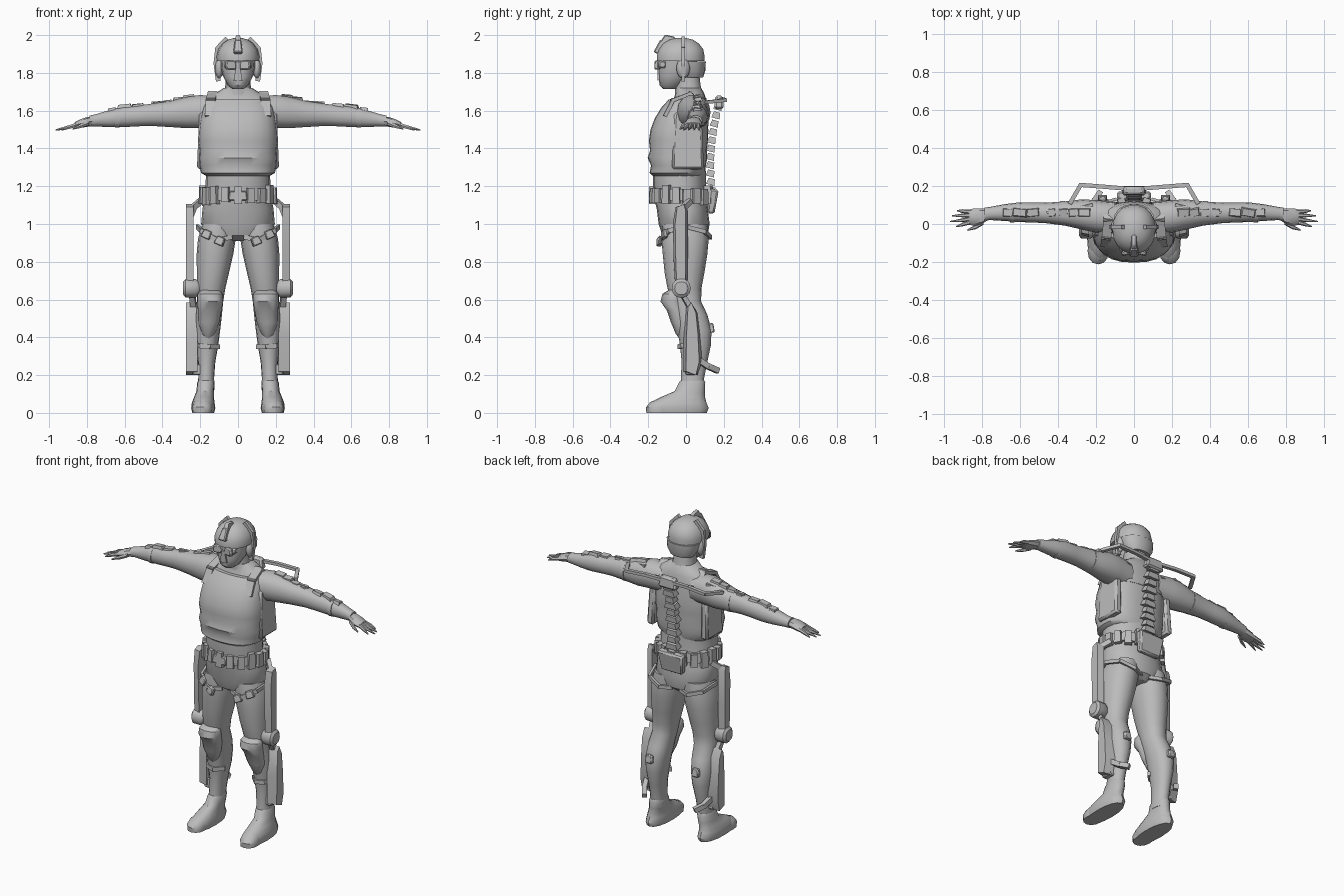
import bpy, bmesh, math, random
from mathutils import Vector, Matrix

random.seed(4)
grey = bpy.data.materials.new("plain_grey")
grey.diffuse_color = (0.5, 0.5, 0.5, 1)


def finish(name, bm, angle=38):
    bmesh.ops.recalc_face_normals(bm, faces=bm.faces)
    me = bpy.data.meshes.new(name)
    bm.to_mesh(me)
    bm.free()
    me.materials.append(grey)
    me.shade_smooth()
    me.set_sharp_from_angle(angle=math.radians(angle))
    ob = bpy.data.objects.new(name, me)
    bpy.context.collection.objects.link(ob)
    return ob


def loft(name, rings, n=16, axis='z', p=2.2, s=1, angle=38):
    """Rings (x, y, z, a, b): a, b are x, y radii, or y, z radii along the x axis."""
    bm = bmesh.new()
    loops = []
    for x, y, z, a, b in rings:
        loop = []
        for i in range(n):
            t = 2 * math.pi * i / n
            c, d = math.cos(t), math.sin(t)
            u = a * math.copysign(abs(c) ** (2 / p), c)
            v = b * math.copysign(abs(d) ** (2 / p), d)
            co = (s * (x + u), y + v, z) if axis == 'z' else (s * x, y + u, z + v)
            loop.append(bm.verts.new(co))
        loops.append(loop)
    for k in range(len(loops) - 1):
        for i in range(n):
            j = (i + 1) % n
            bm.faces.new((loops[k][i], loops[k][j], loops[k + 1][j], loops[k + 1][i]))
    bm.faces.new(loops[0])
    bm.faces.new(loops[-1])
    return finish(name, bm, angle)


def add_box(bm, loc, size, rot=(0, 0, 0), taper=1.0):
    """Box whose top is scaled by taper."""
    m = Matrix.Translation(loc)
    for i, ax in enumerate('XYZ'):
        m = m @ Matrix.Rotation(rot[i], 4, ax)
    vs = bmesh.ops.create_cube(bm, size=1)['verts']
    for v in vs:
        k = taper if v.co.z > 0 else 1
        v.co = m @ Vector((v.co.x * size[0] * k, v.co.y * size[1] * k, v.co.z * size[2]))


def box(name, loc, size, rot=(0, 0, 0), taper=1.0, bevel=0.0):
    bm = bmesh.new()
    add_box(bm, loc, size, rot, taper)
    if bevel:
        bmesh.ops.bevel(bm, geom=bm.edges[:], offset=bevel, segments=1, affect='EDGES')
    return finish(name, bm)


def bars(name, pts, w, h, s=1):
    """Chain of flat bars through points."""
    bm = bmesh.new()
    pts = [Vector((s * x, y, z)) for x, y, z in pts]
    for a, b in zip(pts, pts[1:]):
        d = b - a
        q = d.to_track_quat('Z', 'Y').to_matrix().to_4x4()
        m = Matrix.Translation((a + b) / 2) @ q @ Matrix.Diagonal((w, h, d.length + w * .4, 1))
        bmesh.ops.create_cube(bm, size=1, matrix=m)
    return finish(name, bm)


def ball(name, loc, size, u=12, v=8):
    bm = bmesh.new()
    m = Matrix.Translation(loc) @ Matrix.Diagonal((*size, 1))
    bmesh.ops.create_uvsphere(bm, u_segments=u, v_segments=v, radius=1, matrix=m)
    return finish(name, bm, 50)


def plate(name, outline, x, t, s=1):
    """Side plate: (y, z) outline extruded along x, outer face slightly smaller."""
    bm = bmesh.new()
    cy = sum(p[0] for p in outline) / len(outline)
    a = [bm.verts.new((s * x, y, z)) for y, z in outline]
    b = [bm.verts.new((s * (x + t), cy + (y - cy) * .7, z)) for y, z in outline]
    bm.faces.new(a)
    bm.faces.new(b)
    for i in range(len(a)):
        j = (i + 1) % len(a)
        bm.faces.new((a[i], a[j], b[j], b[i]))
    return finish(name, bm)


# Torso, vest with cloth folds, neck
loft("hips", [(0, 0, .91, .06, .08), (0, -.005, .94, .15, .12), (0, -.01, 1.0, .195, .135),
              (0, -.02, 1.08, .188, .135), (0, -.035, 1.16, .172, .14), (0, -.035, 1.28, .17, .14)], 20)
loft("vest", [(0, -.04, 1.255, .17, .135), (0, -.045, 1.27, .195, .148), (0, -.04, 1.31, .205, .145),
              (0, -.045, 1.35, .208, .158), (0, -.04, 1.39, .205, .15), (0, -.04, 1.44, .212, .157),
              (0, -.035, 1.5, .208, .153), (0, -.025, 1.56, .2, .14), (0, -.01, 1.62, .185, .118),
              (0, .005, 1.66, .165, .095)], 24, p=2.4)
loft("shoulder_yoke", [(0, .015, 1.52, .19, .105), (0, .015, 1.6, .2, .1), (0, .02, 1.665, .17, .085),
                       (0, .02, 1.695, .115, .075), (0, .01, 1.72, .075, .07)], 20)
loft("neck", [(0, .015, 1.68, .078, .075), (0, .01, 1.74, .066, .068), (0, .0, 1.81, .066, .07)], 14)

# Head, mask and helmet
loft("face", [(0, -.085, 1.715, .03, .035), (0, -.08, 1.735, .055, .06), (0, -.06, 1.78, .078, .085),
              (0, -.045, 1.83, .09, .1), (0, -.04, 1.9, .092, .1)], 16)
loft("helmet_shell", [(0, .035, 1.775, .075, .055), (0, .03, 1.81, .098, .072), (0, .015, 1.86, .108, .09)], 16)
loft("helmet_dome", [(0, -.028, 1.862, .112, .128), (0, -.028, 1.89, .113, .128), (0, -.026, 1.925, .104, .119),
                     (0, -.026, 1.955, .082, .096), (0, -.026, 1.975, .055, .065), (0, -.026, 1.985, .02, .025)], 18)
box("lamp_mount", (0, -.135, 1.935), (.05, .05, .075), (-.4, 0, 0), .7, .006)
box("crest_clip", (0, -.09, 1.975), (.035, .09, .045), (-.2, 0, 0), .6, .005)
box("goggle_strap", (0, -.125, 1.845), (.15, .04, .04), (0, 0, 0), 1, .008)
box("mask_nose", (0, -.138, 1.80), (.045, .035, .075), (.15, 0, 0), .5)

# Belt
loft("belt", [(0, -.025, 1.125, .188, .15), (0, -.028, 1.185, .184, .148)], 24, p=2.3)
bm = bmesh.new()
for i in range(18):
    t = 2 * math.pi * (i + .5) / 18
    add_box(bm, (.188 * math.cos(t), -.025 + .152 * math.sin(t), 1.15 + random.uniform(-.008, .008)),
            (.04, .042, random.uniform(.075, .1)), (0, 0, t), .9)
finish("belt_pouches", bm)
box("belt_buckle", (0, -.18, 1.15), (.1, .03, .05), (0, 0, 0), .9, .005)

# Spine frame on the back
bm = bmesh.new()
for i in range(11):
    f = i / 10
    add_box(bm, (0, .135 + .035 * f - .02 * math.sin(math.pi * f), 1.18 + .44 * f),
            (.065 + .02 * (i % 2), .045, .034), (-.25, 0, 0), .75)
finish("spine_links", bm)
box("spine_hub", (0, .175, 1.645), (.13, .05, .07), (0, 0, 0), .8, .01)
box("lower_back_plate", (0, .14, 1.12), (.15, .04, .13), (-.15, 0, 0), 1.2, .01)

for s, side in ((1, "left"), (-1, "right")):
    # Head fittings
    box(side + "_goggle_lens", (s * .038, -.15, 1.842), (.058, .025, .048), (0, 0, -s * .25), .9, .006)
    ball(side + "_ear_cup", (s * .1, -.015, 1.825), (.022, .036, .055))
    bars(side + "_helmet_rail", [(.105, -.015, 1.76), (.117, -.015, 1.85), (.108, -.015, 1.93), (.06, -.015, 1.98)],
         .02, .025, s)

    # Vest straps and side panels
    bars(side + "_vest_strap", [(.15, -.11, 1.58), (.145, -.07, 1.655), (.135, .02, 1.69), (.14, .1, 1.63)], .05, .018, s)
    box(side + "_side_panel", (s * .188, .01, 1.44), (.05, .17, .3), (0, -s * .03, 0), .85, .012)

    # Arm, hand and fingers
    loft(side + "_arm", [(.1, .03, 1.59, .085, .085), (.2, .04, 1.595, .085, .09), (.27, .05, 1.59, .08, .085),
                         (.36, .055, 1.582, .064, .07), (.46, .058, 1.578, .054, .06), (.53, .06, 1.572, .052, .056),
                         (.6, .062, 1.568, .052, .056), (.68, .06, 1.558, .044, .046), (.76, .055, 1.548, .034, .032),
                         (.785, .05, 1.545, .036, .03)], 14, 'x', s=s)
    loft(side + "_hand", [(.765, .05, 1.545, .028, .024), (.8, .04, 1.54, .042, .026), (.84, .036, 1.53, .046, .022),
                          (.865, .036, 1.522, .04, .016)], 8, 'x', s=s)
    for k, (dy, tip) in enumerate(((-.026, .935), (-.008, .965), (.012, .955), (.03, .93))):
        loft(side + "_finger_%d" % (k + 1), [(.85, .036 + dy * .9, 1.526, .012, .013),
             (.9, .03 + dy * 1.25, 1.512, .01, .011), (tip, .025 + dy * 1.5, 1.498, .003, .004)], 6, 'x', s=s)
    loft(side + "_thumb", [(.79, .01, 1.535, .014, .014), (.83, -.015, 1.52, .012, .013),
                           (.875, -.032, 1.503, .004, .004)], 6, 'x', s=s)

    # Arm frame: back strut, shoulder spike, top links and cuffs
    bars(side + "_shoulder_strut", [(.03, .185, 1.655), (.15, .195, 1.66), (.28, .205, 1.655), (.335, .11, 1.645)],
         .022, .018, s)
    bars(side + "_arm_rail", [(.22, .1, 1.66), (.34, .07, 1.645), (.455, .06, 1.642)], .016, .014, s)
    bm = bmesh.new()
    for x, z, w in ((.26, 1.672, .07), (.315, 1.66, .06), (.37, 1.642, .05), (.43, 1.635, .04),
                    (.53, 1.625, .07), (.6, 1.622, .08), (.665, 1.603, .05)):
        add_box(bm, (s * x, .06, z), (w, .045, .022), (random.uniform(-.2, .2), s * .1, s * random.uniform(-.2, .2)), .8)
    finish(side + "_arm_links", bm)
    for x, z, r in ((.375, 1.58, .068), (.64, 1.562, .053)):
        loft(side + "_arm_cuff", [(x - .012, .058, z, r * .94, r), (x + .012, .058, z, r * .92, r * .98)], 14, 'x', s=s)

    # Leg, knee pad and boot
    loft(side + "_leg", [(.1, -.005, 1.0, .09, .12), (.112, -.005, .92, .1, .125), (.122, -.005, .84, .097, .118),
                         (.133, -.008, .74, .085, .105), (.142, -.008, .66, .075, .09), (.148, 0, .59, .07, .08),
                         (.155, .025, .52, .07, .088), (.162, .045, .44, .068, .09), (.164, .05, .36, .06, .082),
                         (.166, .045, .27, .046, .068), (.168, .035, .19, .042, .062), (.17, .03, .12, .045, .06)],
         16, s=s)
    loft(side + "_knee_pad", [(.147, -.06, .655, .045, .025), (.147, -.07, .63, .066, .055), (.147, -.075, .59, .068, .06),
                              (.15, -.05, .54, .062, .05), (.155, -.035, .48, .056, .045), (.158, -.02, .42, .035, .035),
                              (.16, -.005, .385, .012, .025)], 12, s=s)
    loft(side + "_boot", [(.184, -.045, 0, .058, .155), (.184, -.045, .025, .064, .165), (.184, -.042, .055, .06, .15),
                          (.18, -.015, .085, .052, .115), (.174, .02, .115, .046, .08), (.17, .032, .16, .046, .07),
                          (.17, .035, .172, .04, .062)], 16, s=s)
    loft(side + "_boot_toe", [(.188, -.14, 0, .052, .07), (.188, -.14, .03, .056, .072), (.187, -.13, .058, .046, .058),
                              (.185, -.11, .075, .025, .03)], 12, s=s)

    # Thigh strap with clips
    bars(side + "_thigh_strap", [(.215, .0, .985), (.195, -.09, .965), (.11, -.135, .915), (.035, -.115, .93)], .014, .024, s)
    bars(side + "_rear_strap", [(.215, .0, .985), (.19, .1, .96), (.1, .13, .93), (.03, .1, .93)], .014, .022, s)
    for x, y, z in ((.165, -.115, .945), (.095, -.138, .91)):
        box(side + "_strap_clip", (s * x, y, z), (.05, .028, .045), (0, -s * .4, s * .3), .85, .004)

    # Thigh frame: rail, upper hinge and knee disc
    plate(side + "_thigh_rail", [(-.055, .63), (.005, .63), (.01, .85), (.01, 1.07), (-.005, 1.105), (-.055, 1.09),
                                 (-.07, 1.0), (-.065, .8)], .235, .04, s)
    bars(side + "_hip_link", [(.2, .02, 1.12), (.235, -.01, 1.09), (.255, -.03, 1.04)], .025, .03, s)
    loft(side + "_knee_disc", [(.205, -.025, .66, .035, .035), (.225, -.025, .66, .05, .05), (.278, -.025, .66, .05, .05),
                               (.29, -.025, .66, .035, .035)], 14, 'x', s=s)

    # Calf frame: tapered plate, straps and rear spur
    plate(side + "_calf_plate", [(-.015, .22), (.06, .2), (.085, .27), (.075, .42), (.06, .53), (.025, .585),
                                 (.0, .56), (-.012, .4)], .215, .06, s)
    bars(side + "_calf_link", [(.245, -.025, .64), (.235, .02, .56)], .03, .025, s)
    bars(side + "_calf_strap", [(.23, .03, .36), (.2, -.02, .355), (.15, -.035, .35), (.105, .01, .35)], .018, .025, s)
    bars(side + "_heel_spur", [(.235, .05, .29), (.21, .12, .245), (.18, .165, .225)], .028, .03, s)
    box(side + "_calf_buckle", (s * .165, .135, .45), (.05, .03, .05), (.1, 0, 0), .8, .005)
    box(side + "_ankle_plate", (s * .215, .03, .23), (.05, .07, .06), (0, 0, 0), .9, .006)
